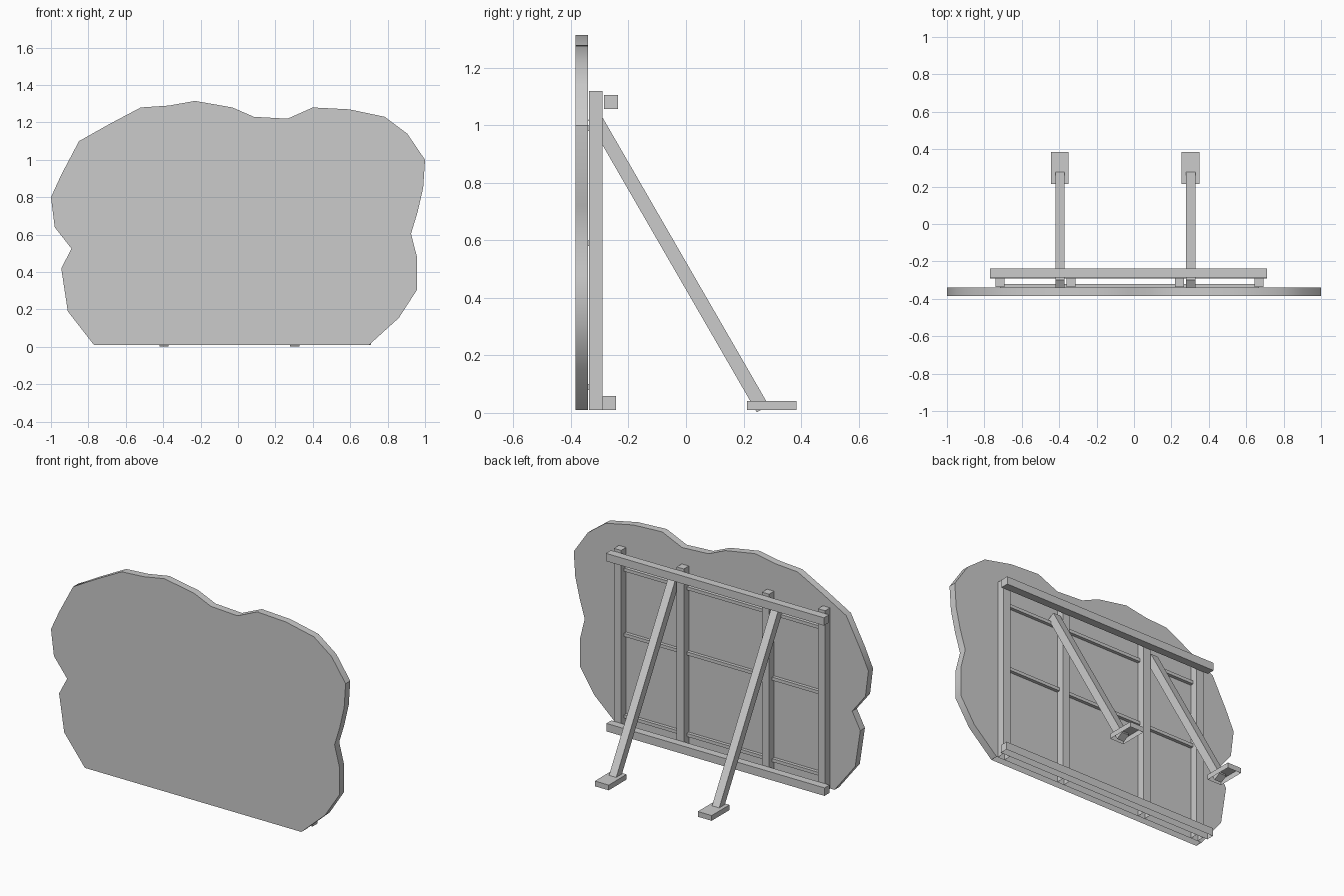
import bpy, bmesh, math
from mathutils import Matrix, Vector

if "Cube" in bpy.data.objects:
    bpy.data.objects.remove(bpy.data.objects["Cube"])

GROUND = 0.01  # parts resting at this height have open undersides


def finish(name, bm, open_bottom=False):
    bmesh.ops.recalc_face_normals(bm, faces=bm.faces)
    if open_bottom:
        low = [f for f in bm.faces if all(v.co.z < GROUND + 1e-4 for v in f.verts)]
        bmesh.ops.delete(bm, geom=low, context='FACES')
    mesh = bpy.data.meshes.new(name)
    bm.to_mesh(mesh)
    bm.free()
    obj = bpy.data.objects.new(name, mesh)
    bpy.context.collection.objects.link(obj)
    return obj


def box(name, x, y, z, open_bottom=False):
    bm = bmesh.new()
    size = Vector((x[1] - x[0], y[1] - y[0], z[1] - z[0]))
    mid = Vector((sum(x), sum(y), sum(z))) / 2
    bmesh.ops.create_cube(bm, size=1, matrix=Matrix.Translation(mid) @ Matrix.Diagonal(size).to_4x4())
    return finish(name, bm, open_bottom)


# Bush-shaped flat panel
outline = [(-0.77, 0.01), (-0.91, 0.19), (-0.945, 0.42), (-0.89, 0.525), (-0.98, 0.64),
           (-1.0, 0.80), (-0.945, 0.92), (-0.85, 1.10), (-0.69, 1.19), (-0.52, 1.28),
           (-0.37, 1.29), (-0.23, 1.315), (-0.03, 1.28), (0.085, 1.23), (0.265, 1.22),
           (0.40, 1.28), (0.595, 1.27), (0.785, 1.23), (0.905, 1.14), (1.0, 1.0),
           (0.99, 0.85), (0.96, 0.72), (0.925, 0.605), (0.957, 0.48), (0.957, 0.305),
           (0.86, 0.155), (0.70, 0.01)]
bm = bmesh.new()
front = bm.faces.new([bm.verts.new((x, -0.385, z)) for x, z in outline])
ext = bmesh.ops.extrude_face_region(bm, geom=[front], use_keep_orig=True)
bmesh.ops.translate(bm, vec=(0, 0.045, 0),
                    verts=[g for g in ext['geom'] if isinstance(g, bmesh.types.BMVert)])
panel = finish("scenery_panel", bm, True)
bpy.context.view_layer.objects.active = panel
panel.select_set(True)
bpy.ops.object.shade_smooth_by_angle(angle=math.radians(35))

# Upright posts
for i, x in enumerate((-0.717, -0.337, 0.242, 0.668)):
    box(f"post_{i + 1}", (x - 0.024, x + 0.024), (-0.338, -0.29), (GROUND, 1.12), True)

# Thin battens lying against the panel
for i, z in enumerate((0.09, 0.59, 0.99)):
    box(f"batten_{i + 1}", (-0.717, 0.668), (-0.34, -0.32), (z - 0.01, z + 0.01))

# Rails across the posts
box("top_rail", (-0.77, 0.71), (-0.286, -0.237), (1.057, 1.105))
box("bottom_rail", (-0.77, 0.71), (-0.291, -0.243), (GROUND, 0.059), True)

# Slanted braces with feet
low, high = Vector((0, 0.267, 0.014)), Vector((0, -0.32, 1.031))
span = high - low
tilt = math.atan2(-span.y, span.z)
for side, x in (("left", -0.396), ("right", 0.303)):
    bm = bmesh.new()
    place = Matrix.Translation((low + high) / 2 + Vector((x, 0, 0))) @ Matrix.Rotation(tilt, 4, 'X')
    bmesh.ops.create_cube(bm, size=1, matrix=place @ Matrix.Diagonal((0.049, 0.048, span.length, 1)))
    finish(f"brace_{side}", bm)
    box(f"foot_{side}", (x - 0.048, x + 0.046), (0.213, 0.385), (GROUND, 0.042), True)
